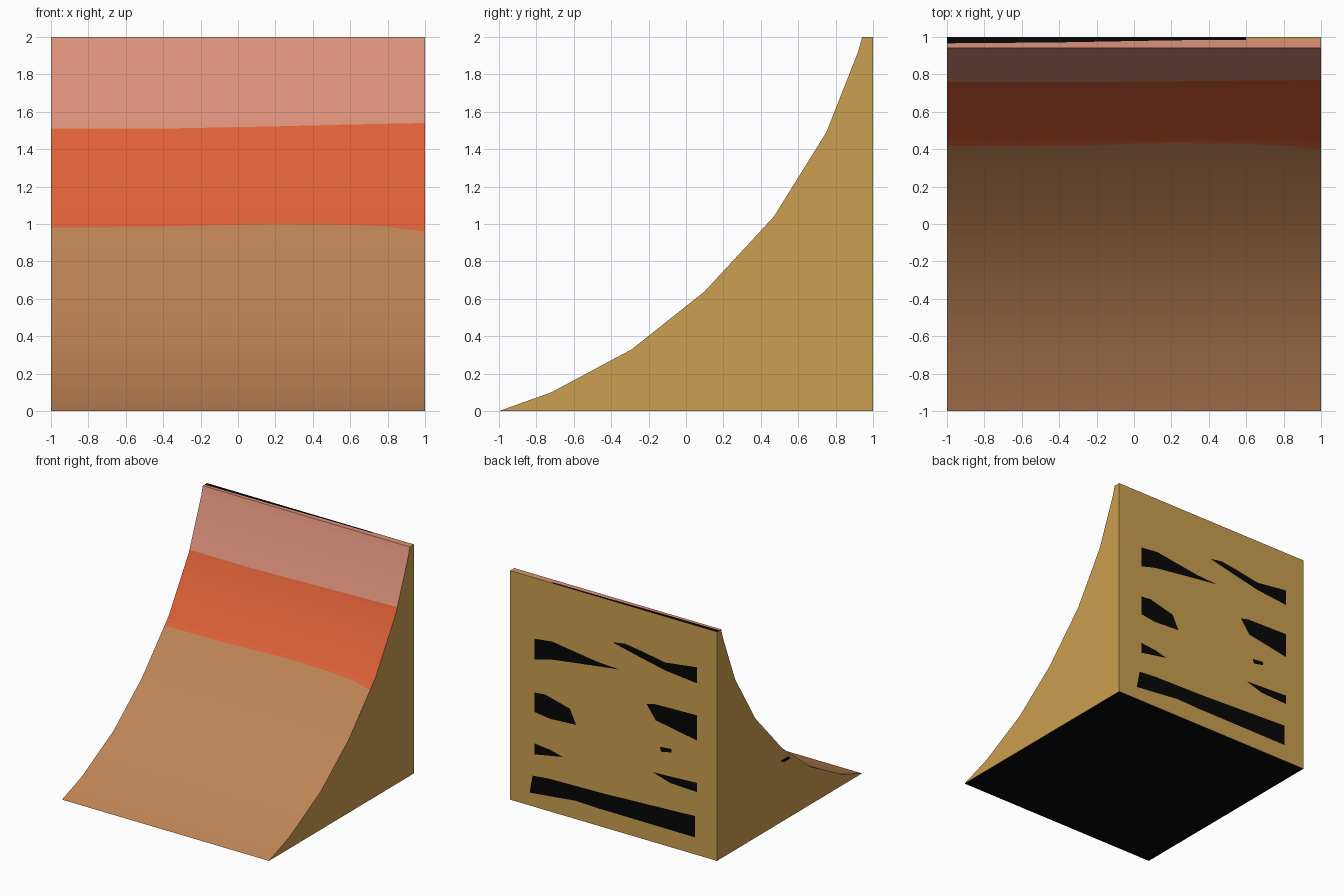
import bpy, bmesh, math

if "Cube" in bpy.data.objects:
    bpy.data.objects.remove(bpy.data.objects["Cube"])

def material(name, rgb):
    m = bpy.data.materials.new(name)
    m.diffuse_color = (*rgb, 1)
    m.use_nodes = True
    m.node_tree.nodes["Principled BSDF"].inputs["Base Color"].default_value = m.diffuse_color
    return m

GOLD, BROWN, ORANGE, PINK, BLACK = range(5)
mats = [material("gold", (0.60, 0.345, 0.082)),
        material("brown", (0.52, 0.23, 0.092)),
        material("orange", (0.73, 0.118, 0.04)),
        material("pink", (0.72, 0.285, 0.2)),
        material("black", (0.002, 0.002, 0.002))]

def make_object(name, bm):
    me = bpy.data.meshes.new(name)
    bm.to_mesh(me)
    bm.free()
    for m in mats:
        me.materials.append(m)
    ob = bpy.data.objects.new(name, me)
    bpy.context.collection.objects.link(ob)
    return ob

def on_segment(a, b, z):
    t = (z - a[1]) / (b[1] - a[1])
    return (a[0] + t * (b[0] - a[0]), z)

# Curved ramp profile (y, z), bottom to crest
CURVE = [(-1, 0), (-0.72, 0.10), (-0.29, 0.33), (0.10, 0.64), (0.47, 1.04),
         (0.75, 1.49), (0.92, 1.92), (0.942, 2)]
# Per column: x, brown/orange height, orange/pink height, top stripe depth
COLUMNS = [(-1, 0.98, 1.51, 0.966), (-0.4, 0.985, 1.51, 0.971),
           (0.2, 1.0, 1.522, 0.982), (0.6, 0.995, 1.532, 0.985),
           (0.8, 0.985, 1.536, 0.985), (1, 0.96, 1.54, 0.985)]
# Colour of each strip around the closed profile
STRIPS = [BROWN] * 4 + [ORANGE] * 3 + [PINK] * 3 + [BLACK, GOLD, BLACK]

def section(z1, z2, stripe):
    c = CURVE
    return (c[:4] + [on_segment(c[3], c[4], z1)] + c[4:6]
            + [on_segment(c[5], c[6], z2)] + c[6:]
            + [(stripe, 2), (1, 2), (1, 0)])

# Ramp body: sections joined across x, then capped at both sides
bm = bmesh.new()
rings = [[bm.verts.new((x, y, z)) for y, z in section(z1, z2, s)]
         for x, z1, z2, s in COLUMNS]
for a, b in zip(rings, rings[1:]):
    for i, strip in enumerate(STRIPS):
        j = (i + 1) % len(a)
        f = bm.faces.new((a[i], b[i], b[j], a[j]))
        f.material_index = strip
        if i == 10 and a[0].co.x > 0.5:   # top stripe turns gold at the right
            f.material_index = GOLD
for ring in (rings[0], rings[-1]):
    bm.faces.new(ring).material_index = GOLD
bmesh.ops.recalc_face_normals(bm, faces=bm.faces)
ramp = make_object("ramp", bm)
bpy.context.view_layer.objects.active = ramp
ramp.select_set(True)
bpy.ops.object.shade_smooth_by_angle(angle=math.radians(30))

def plates(name, outlines, place, direction):
    """Thin flat black patches on a side of the ramp."""
    bm = bmesh.new()
    for pts in outlines:
        f = bm.faces.new([bm.verts.new(place(*p)) for p in pts])
        f.material_index = BLACK
        f.normal_update()
        if f.normal.dot(direction) < 0:
            f.normal_flip()
    return make_object(name, bm)

# Dark patches on the back wall (x, z)
BACK = [
    [(.76, 1.47), (.59, 1.49), (.15, 1.43), (-.06, 1.42), (.32, 1.37), (.61, 1.33), (.76, 1.29)],
    [(.01, 1.64), (-.11, 1.66), (-.26, 1.64), (-.5, 1.60), (-.81, 1.64), (-.81, 1.50), (-.5, 1.53), (-.26, 1.58)],
    [(.76, 1.0), (.66, 1.01), (.42, .95), (.36, .825), (.61, .81), (.76, .83)],
    [(-.32, 1.19), (-.40, 1.21), (-.81, 1.22), (-.81, 1.0), (-.41, 1.07)],
    [(.76, .555), (.61, .54), (.49, .51), (.76, .46)],
    [(-.45, .85), (-.56, .86), (-.56, .83), (-.46, .81)],
    [(-.38, .61), (-.81, .63), (-.81, .55), (-.55, .56)],
    [(.78, .27), (.61, .285), (.08, .297), (-.79, .336), (-.79, .15), (.13, .153), (.37, .16), (.81, .113)],
]
from mathutils import Vector
plates("back_patches", BACK, lambda x, z: (x, 1.002, z), Vector((0, 1, 0)))

# Small dark patch on the left side (y, z)
plates("left_patch", [[(.13, .54), (.02, .54), (-.01, .51), (.08, .51)]],
       lambda y, z: (-1.002, y, z), Vector((-1, 0, 0)))
